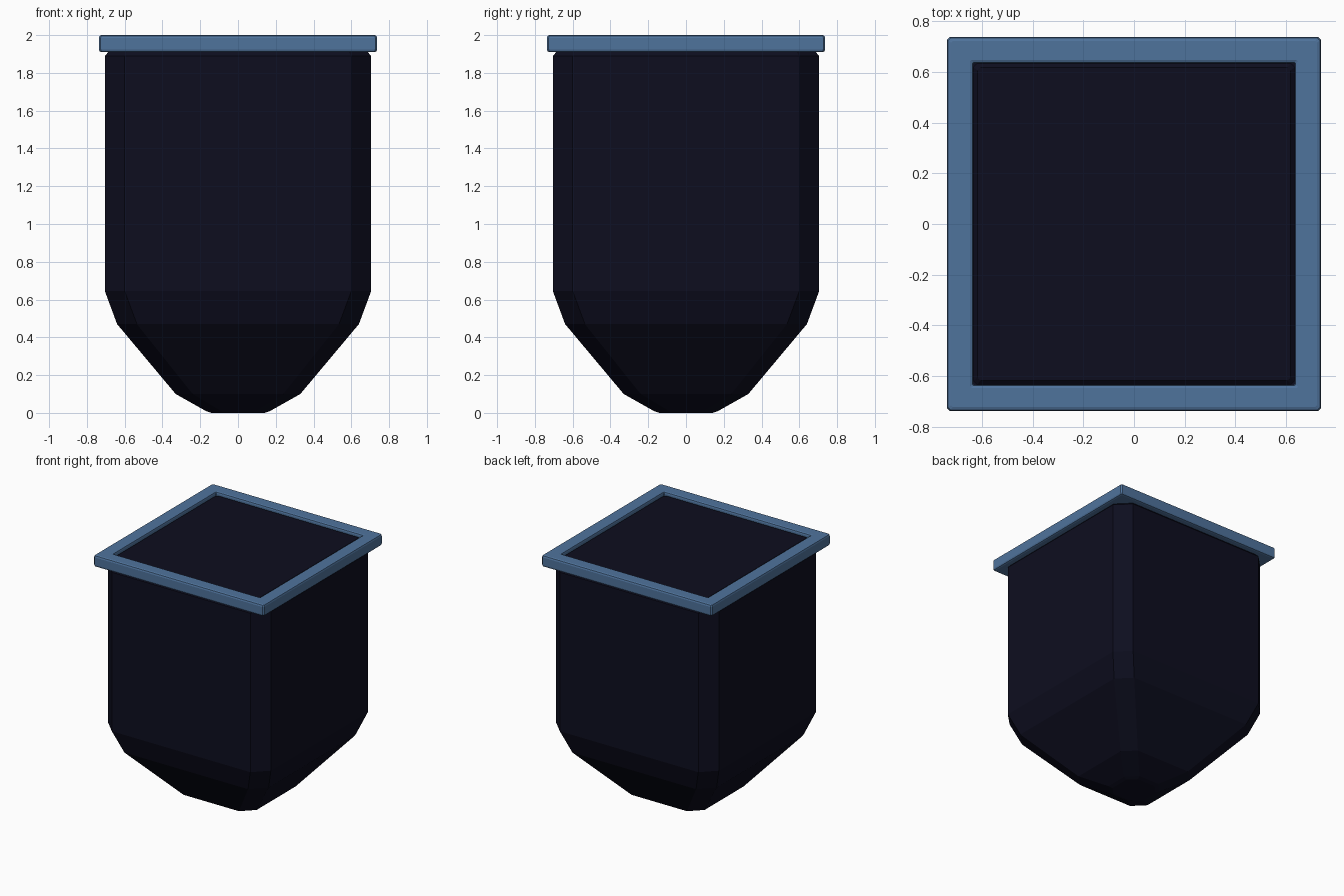
import bpy, bmesh

if "Cube" in bpy.data.objects:
    bpy.data.objects.remove(bpy.data.objects["Cube"])


def material(name, rgb):
    m = bpy.data.materials.new(name)
    m.diffuse_color = (*rgb, 1)
    m.use_nodes = True
    m.node_tree.nodes["Principled BSDF"].inputs["Base Color"].default_value = m.diffuse_color
    return m


navy = material("dark navy", (0.004, 0.0042, 0.0135))
blue = material("steel blue", (0.078, 0.172, 0.335))


def loft(name, profile, mat, closed=False):
    """Stack chamfered square rings given as (half width, z, corner chamfer)."""
    bm = bmesh.new()
    rings = []
    for h, z, c in profile:
        k = h - c
        pts = [(h, -k), (h, k), (k, h), (-k, h), (-h, k), (-h, -k), (-k, -h), (k, -h)]
        rings.append([bm.verts.new((x, y, z)) for x, y in pts])
    pairs = list(zip(rings, rings[1:]))
    if closed:
        pairs.append((rings[-1], rings[0]))
    else:
        bm.faces.new(rings[0])
        bm.faces.new(rings[-1])
    for a, b in pairs:
        for i in range(8):
            j = (i + 1) % 8
            bm.faces.new((a[i], a[j], b[j], b[i]))
    bmesh.ops.recalc_face_normals(bm, faces=bm.faces)
    me = bpy.data.meshes.new(name)
    bm.to_mesh(me)
    bm.free()
    me.materials.append(mat)
    ob = bpy.data.objects.new(name, me)
    bpy.context.collection.objects.link(ob)
    return ob


# tapered vessel body with chamfered corners
loft("body", [(0.14, 0.0, 0.06), (0.17, 0.01, 0.08), (0.33, 0.10, 0.09),
              (0.64, 0.47, 0.105), (0.705, 0.645, 0.105), (0.705, 1.89, 0.105),
              (0.685, 1.912, 0.1)], navy)

# square rim frame with softened edges
loft("rim", [(0.635, 1.91, 0.004), (0.722, 1.91, 0.006), (0.733, 1.914, 0.009),
             (0.737, 1.925, 0.01), (0.737, 1.985, 0.01), (0.733, 1.996, 0.009),
             (0.722, 2.0, 0.006), (0.647, 2.0, 0.004), (0.638, 1.996, 0.004),
             (0.635, 1.985, 0.004)], blue, closed=True)

# dark panel filling the rim, slightly recessed
loft("top_panel", [(0.634, 1.90, 0.015), (0.634, 1.968, 0.015),
                   (0.618, 1.982, 0.012)], navy)
